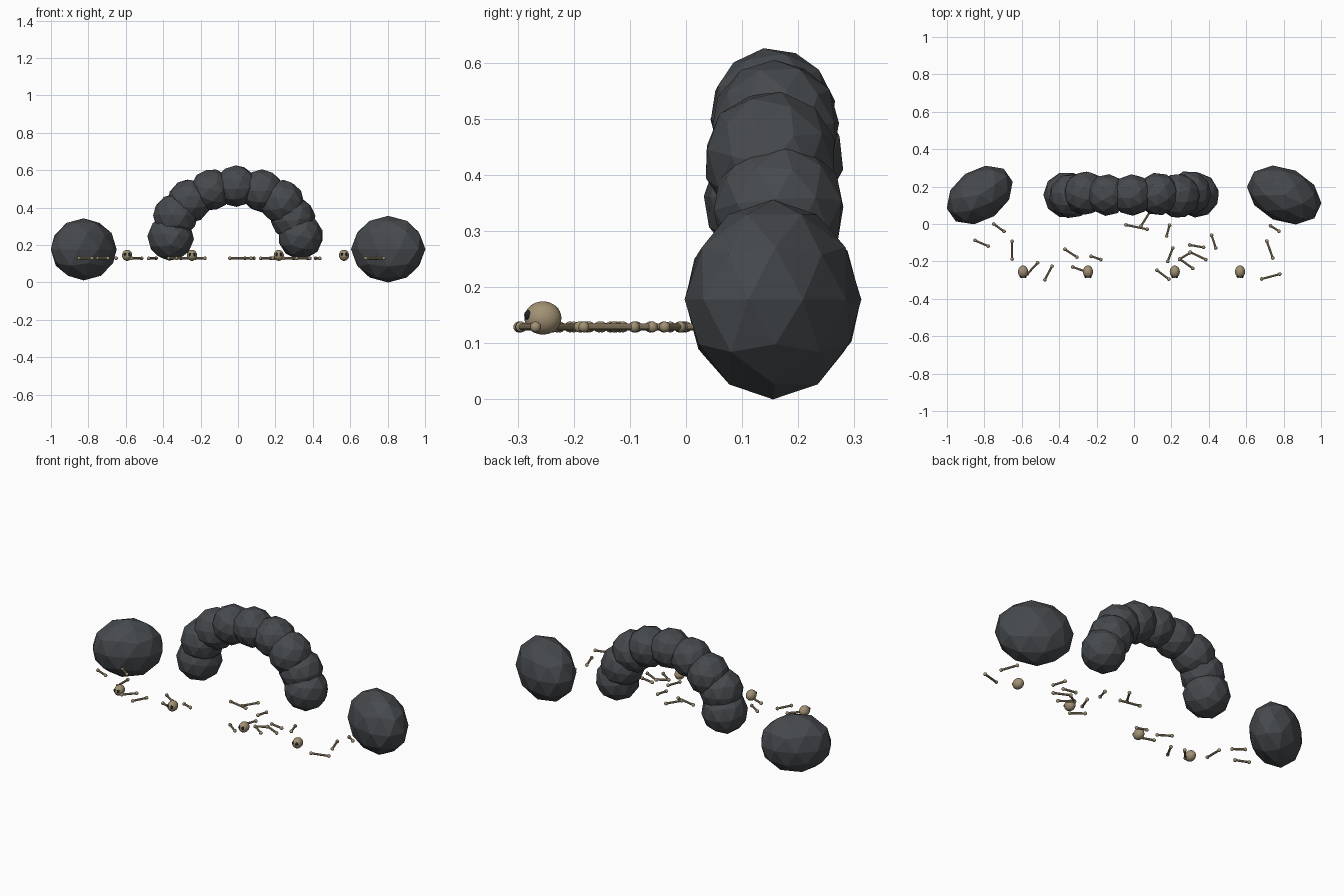
import bpy, random
from math import radians
from mathutils import Vector

if "Cube" in bpy.data.objects:
    bpy.data.objects.remove(bpy.data.objects["Cube"])

random.seed(4)


def material(name, rgb):
    m = bpy.data.materials.new(name)
    m.diffuse_color = (*rgb, 1)
    m.use_nodes = True
    m.node_tree.nodes["Principled BSDF"].inputs["Base Color"].default_value = m.diffuse_color
    return m


ROCK = material("dark_rock", (0.062, 0.068, 0.075))
BONE = material("old_bone", (0.36, 0.285, 0.175))
SOCKET = material("eye_socket", (0.015, 0.016, 0.02))


def finish(name, mat, smooth):
    ob = bpy.context.object
    ob.name = name
    ob.data.materials.append(mat)
    if smooth:
        bpy.ops.object.shade_smooth_by_angle()
    return ob


def rock(name, loc, size, rot):
    bpy.ops.mesh.primitive_ico_sphere_add(subdivisions=2, radius=1, location=loc, rotation=rot)
    bpy.context.object.scale = size
    return finish(name, ROCK, False)


def ball(name, loc, size, mat, seg=12):
    bpy.ops.mesh.primitive_uv_sphere_add(segments=seg, ring_count=seg * 2 // 3, radius=1, location=loc)
    bpy.context.object.scale = size
    return finish(name, mat, True)


# Side boulders
rock("left_boulder", (-0.825, 0.155, 0.177), (0.195, 0.137, 0.166), (0, 0, radians(35)))
rock("right_boulder", (0.803, 0.155, 0.178), (0.209, 0.144, 0.178), (0, 0, radians(-25)))

# Cave arch: x, y, z, radius of each stone
arch = [(-0.36, 0.155, 0.24, 0.125), (-0.335, 0.15, 0.355, 0.12), (-0.26, 0.165, 0.435, 0.118),
        (-0.143, 0.155, 0.495, 0.112), (-0.01, 0.155, 0.515, 0.112), (0.128, 0.16, 0.49, 0.115),
        (0.235, 0.15, 0.43, 0.12), (0.295, 0.165, 0.34, 0.12), (0.335, 0.155, 0.245, 0.121)]
for i, (x, y, z, r) in enumerate(arch):
    tilt = random.uniform(-0.2, 0.2)
    rock(f"arch_stone_{i + 1}", (x, y, z), (r, r, r), (tilt, -tilt, random.uniform(0, 3)))

# Scattered bones: end points on the floor (x1, y1, x2, y2)
bones = [(-.75, 0, -.695, -.04), (-.85, -.088, -.78, -.118), (-.652, -.093, -.652, -.187),
         (-.515, -.207, -.57, -.267), (-.438, -.225, -.477, -.298), (-.37, -.135, -.305, -.177),
         (-.328, -.23, -.25, -.257), (-.23, -.172, -.177, -.19), (-.043, -.005, .07, -.028),
         (.085, .065, .037, -.012), (.19, -.007, .174, -.064), (.207, -.129, .18, -.2),
         (.122, -.247, .186, -.295), (.298, -.112, .372, -.125), (.3, -.15, .384, -.19),
         (.298, -.155, .244, -.188), (.244, -.187, .314, -.237), (.415, -.06, .437, -.128),
         (.73, -.01, .775, -.038), (.71, -.092, .742, -.182), (.682, -.294, .779, -.268)]
Z = 0.129
for i, (x1, y1, x2, y2) in enumerate(bones):
    a, b = Vector((x1, y1, Z)), Vector((x2, y2, Z))
    d = b - a
    bpy.ops.mesh.primitive_cylinder_add(vertices=10, radius=0.006, depth=d.length, location=(a + b) / 2,
                                        rotation=d.to_track_quat('Z', 'Y').to_euler())
    finish(f"bone_shaft_{i + 1}", BONE, True)
    for end, p in (("a", a), ("b", b)):
        ball(f"bone_knob_{i + 1}{end}", p, (0.0098,) * 3, BONE)

# Skulls with dark eye sockets facing forward
for i, x in enumerate((-0.593, -0.246, 0.218, 0.567)):
    ball(f"skull_{i + 1}", (x, -0.255, 0.145), (0.027, 0.033, 0.0295), BONE, 24)
    for side in (-1, 1):
        ball(f"skull_{i + 1}_socket", (x + side * 0.011, -0.281, 0.15), (0.0075, 0.0075, 0.009), SOCKET)
